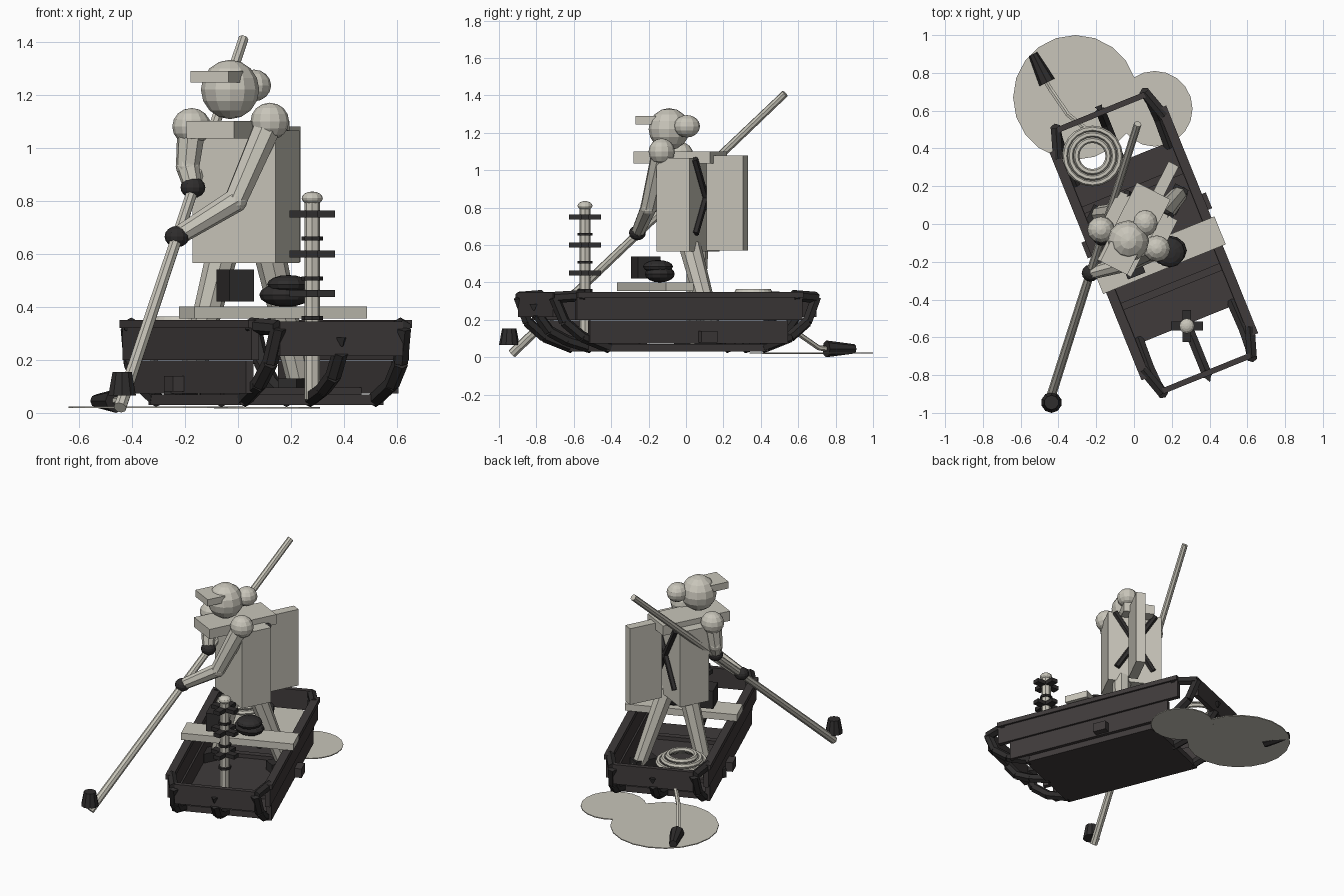
import bpy, bmesh, math
from mathutils import Matrix, Vector

if "Cube" in bpy.data.objects:
    bpy.data.objects.remove(bpy.data.objects["Cube"])


def material(name, color):
    m = bpy.data.materials.new(name)
    m.diffuse_color = (*color, 1)
    m.use_nodes = True
    m.node_tree.nodes["Principled BSDF"].inputs["Base Color"].default_value = (*color, 1)
    return m


LIGHT = material("pale_stone", (0.58, 0.56, 0.49))
WOOD = material("dark_wood", (0.050, 0.043, 0.043))
BLACK = material("near_black", (0.028, 0.026, 0.026))

WORLD = Matrix()
BOAT = Matrix.Translation((0.105, -0.10, 0)) @ Matrix.Rotation(math.radians(22), 4, 'Z')
TURN = Matrix.Rotation(math.radians(-27), 4, 'Z')


def finish(name, bm, mat, frame=WORLD):
    bm.transform(frame)
    bmesh.ops.recalc_face_normals(bm, faces=bm.faces)
    me = bpy.data.meshes.new(name)
    bm.to_mesh(me)
    bm.free()
    me.materials.append(mat)
    ob = bpy.data.objects.new(name, me)
    bpy.context.collection.objects.link(ob)
    return ob


def box(name, loc, size, mat, frame=WORLD, turn=Matrix()):
    bm = bmesh.new()
    bmesh.ops.create_cube(bm, size=1)
    bm.transform(Matrix.Translation(loc) @ turn @ Matrix.Diagonal((*size, 1)))
    return finish(name, bm, mat, frame)


def ball(name, loc, radii, mat, turn=Matrix()):
    bm = bmesh.new()
    bmesh.ops.create_uvsphere(bm, u_segments=12, v_segments=8, radius=1)
    return finish(name, bm, mat, Matrix.Translation(loc) @ turn @ Matrix.Diagonal((*radii, 1)))


def rod(name, a, b, r1, r2, mat, sides=8, frame=WORLD):
    a, b = Vector(a), Vector(b)
    bm = bmesh.new()
    bmesh.ops.create_cone(bm, cap_ends=True, segments=sides, radius1=r1, radius2=r2,
                          depth=(b - a).length)
    rot = (b - a).to_track_quat('Z', 'Y').to_matrix().to_4x4()
    return finish(name, bm, mat, frame @ Matrix.Translation((a + b) / 2) @ rot)


def chain(name, pts, r, mat, sides=6, frame=WORLD):
    for i in range(len(pts) - 1):
        rod(f"{name}_{i + 1}", pts[i], pts[i + 1], r, r, mat, sides, frame)


def ring(name, loc, major, minor, mat):
    bm = bmesh.new()
    n, k = 20, 6
    grid = [[bm.verts.new(((major + minor * math.cos(math.tau * j / k)) * math.cos(math.tau * i / n),
                           (major + minor * math.cos(math.tau * j / k)) * math.sin(math.tau * i / n),
                           minor * math.sin(math.tau * j / k))) for j in range(k)] for i in range(n)]
    for i in range(n):
        for j in range(k):
            bm.faces.new((grid[i][j], grid[(i + 1) % n][j],
                          grid[(i + 1) % n][(j + 1) % k], grid[i][(j + 1) % k]))
    finish(name, bm, mat, Matrix.Translation(loc))


# Boat hull: floor, side planks, gunwales, ribs
box("floor", (0, 0, 0.05), (0.58, 0.93, 0.04), WOOD, BOAT)
for y in (-0.25, 0.3):
    box("floor_rib", (0, y, 0.08), (0.56, 0.04, 0.03), WOOD, BOAT)
for s, side in ((-1, "right"), (1, "left")):
    box(side + "_upper_plank", (s * 0.305, 0, 0.265), (0.03, 1.30, 0.13), WOOD, BOAT)
    box(side + "_lower_plank", (s * 0.295, 0, 0.135), (0.03, 1.14, 0.125), WOOD, BOAT)
    box(side + "_gunwale", (s * 0.308, 0, 0.335), (0.05, 1.30, 0.03), WOOD, BOAT)
    box(side + "_side_block", (s * 0.33, 0.1, 0.11), (0.05, 0.09, 0.06), WOOD, BOAT)

# Raked ends: curved rails, transom, centre stem and stud
for e, end in ((-1, "front"), (1, "back")):
    for s, side in ((-1, "right"), (1, "left")):
        chain(f"{end}_{side}_rail",
              [(s * u, e * v, z) for u, v, z in
               ((0.305, 0.60, 0.33), (0.255, 0.755, 0.32), (0.265, 0.70, 0.19),
                (0.27, 0.60, 0.11), (0.265, 0.44, 0.05))], 0.03, BLACK, 6, BOAT)
    chain(end + "_stem", [(0, e * v, z) for v, z in
                          ((0.75, 0.23), (0.68, 0.14), (0.58, 0.09), (0.44, 0.05))],
          0.03, BLACK, 6, BOAT)
    box(end + "_transom", (0, e * 0.745, 0.28), (0.50, 0.03, 0.13), WOOD, BOAT)
    rod(end + "_stud", (0, e * 0.77, 0.25), (0, e * 0.77, 0.285), 0.005, 0.025, BLACK, 3, BOAT)

# Bench with cargo
box("bench", (0.0, -0.07, 0.378), (0.70, 0.16, 0.045), LIGHT, BOAT)
box("cargo_box", (-0.01, -0.215, 0.48), (0.10, 0.13, 0.12), BLACK, WORLD,
    Matrix.Rotation(math.radians(22), 4, 'Z'))
ball("bag_lower", (0.18, -0.14, 0.445), (0.10, 0.08, 0.045), BLACK)
ball("bag_upper", (0.19, -0.15, 0.485), (0.08, 0.08, 0.035), BLACK)

# Marker post with crossbars and rings
rod("marker_post", (0.28, -0.54, 0.05), (0.28, -0.54, 0.80), 0.03, 0.03, LIGHT)
ball("post_knob", (0.28, -0.54, 0.81), (0.04, 0.04, 0.025), LIGHT)
for z in (0.45, 0.60, 0.75):
    box("post_crossbar", (0.28, -0.54, z), (0.17, 0.045, 0.026), BLACK)
    box("post_crossbar_side", (0.28, -0.54, z), (0.045, 0.17, 0.026), BLACK)
    rod("post_collar", (0.28, -0.54, z - 0.1), (0.28, -0.54, z - 0.085), 0.04, 0.04, BLACK)

# Rope coil, trailing rope and weight
for r, z in ((0.145, 0.31), (0.115, 0.33), (0.085, 0.35)):
    ring("rope_coil", (-0.22, 0.36, z), r, 0.016, LIGHT)
chain("rope", [(-0.25, 0.50, 0.31), (-0.35, 0.58, 0.14), (-0.44, 0.71, 0.05),
               (-0.47, 0.76, 0.045)], 0.014, LIGHT)
rod("rope_weight", (-0.46, 0.75, 0.045), (-0.535, 0.90, 0.045), 0.045, 0.025, BLACK, 8)

# Flat pools beside the stern
for name, loc, r in (("large_pool", (-0.31, 0.67, 0.022), 0.33), ("small_pool", (0.11, 0.61, 0.02), 0.20)):
    bm = bmesh.new()
    bmesh.ops.create_cone(bm, cap_ends=True, segments=20, radius1=r, radius2=r, depth=0.006)
    finish(name, bm, LIGHT, Matrix.Translation(loc))

# Pole and its weighted foot
rod("pole", (-0.445, -0.93, 0.02), (0.02, 0.53, 1.41), 0.025, 0.02, LIGHT)
rod("pole_foot", (-0.437, -0.945, 0.065), (-0.437, -0.945, 0.155), 0.055, 0.038, BLACK, 10)

# Figure: torso, shoulder yoke, back board
box("torso", (0.03, 0.01, 0.815), (0.35, 0.20, 0.50), LIGHT, WORLD, TURN)
box("shoulder_yoke", (0.0, -0.03, 1.068), (0.20, 0.46, 0.065), LIGHT, WORLD, TURN)
box("back_board", (0.16, 0.22, 0.825), (0.06, 0.22, 0.51), LIGHT, WORLD, TURN)

# Crossed straps on the back
strap_frame = Matrix.Translation((0.03, 0.01, 0)) @ TURN
for s in (-1, 1):
    rod("back_strap", (s * 0.13, 0.105, 1.06), (-s * 0.12, 0.105, 0.66), 0.02, 0.02, BLACK, 6,
        strap_frame)

# Head, cap brim and hair bun
ball("head", (-0.03, -0.09, 1.22), (0.11, 0.11, 0.112), LIGHT)
box("cap_brim", (-0.08, -0.18, 1.268), (0.16, 0.12, 0.045), LIGHT, WORLD, TURN)
ball("hair_bun", (0.06, 0.005, 1.235), (0.065, 0.07, 0.06), LIGHT)

# Arms with hands on the pole
for side, pts in (("left", [(0.12, -0.13, 1.10), (-0.01, -0.20, 0.80), (-0.23, -0.26, 0.665)]),
                  ("right", [(-0.175, -0.03, 1.08), (-0.19, -0.04, 0.93), (-0.17, -0.07, 0.85)])):
    ball(side + "_shoulder", pts[0], (0.073, 0.07, 0.07), LIGHT)
    rod(side + "_upper_arm", pts[0], pts[1], 0.055, 0.045, LIGHT)
    rod(side + "_forearm", pts[1], pts[2], 0.045, 0.035, LIGHT)
    ball(side + "_elbow", pts[1], (0.045, 0.045, 0.045), LIGHT)
    ball(side + "_hand", pts[2], (0.047, 0.045, 0.04), BLACK)

# Legs and boots
for side, hip, foot in (("left", (0.12, 0.02, 0.60), (0.24, 0.16, 0.08)),
                        ("right", (-0.06, 0.06, 0.60), (-0.19, 0.05, 0.08))):
    rod(side + "_leg", hip, foot, 0.06, 0.045, LIGHT)
    box(side + "_boot", (foot[0] - 0.02, foot[1] - 0.03, 0.10), (0.08, 0.15, 0.06), BLACK,
        WORLD, TURN)
